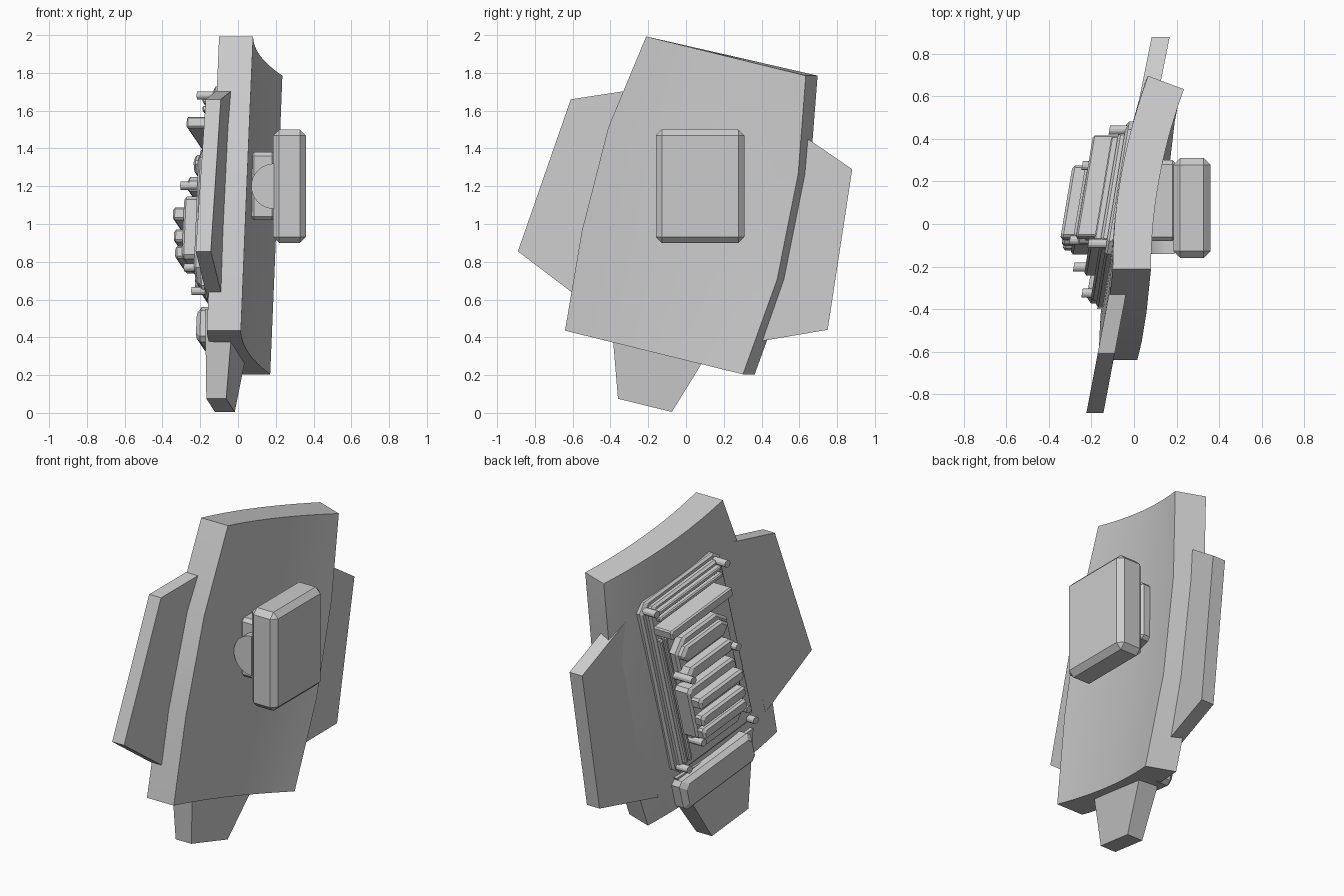
import bpy, bmesh, math
from mathutils import Vector

if "Cube" in bpy.data.objects:
    bpy.data.objects.remove(bpy.data.objects["Cube"])

grey = bpy.data.materials.new("light grey")
grey.use_nodes = True
GREY = (0.6, 0.6, 0.6, 1)
grey.diffuse_color = GREY
grey.node_tree.nodes["Principled BSDF"].inputs["Base Color"].default_value = GREY

ROLL = math.radians(13.8)


def tilt(u, v):
    """Rolled shield coordinates to y and z."""
    c, s = math.cos(ROLL), math.sin(ROLL)
    return u * c + v * s, v * c - u * s


def finish(name, bm, angle=25):
    bmesh.ops.recalc_face_normals(bm, faces=bm.faces)
    mesh = bpy.data.meshes.new(name)
    bm.to_mesh(mesh)
    bm.free()
    mesh.materials.append(grey)
    obj = bpy.data.objects.new(name, mesh)
    bpy.context.collection.objects.link(obj)
    bpy.ops.object.select_all(action="DESELECT")
    obj.select_set(True)
    bpy.context.view_layer.objects.active = obj
    bpy.ops.object.shade_smooth_by_angle(angle=math.radians(angle))
    return obj


def loft(name, rings, angle=25):
    """Join rings of points and cap both ends."""
    bm = bmesh.new()
    loops = [[bm.verts.new(p) for p in ring] for ring in rings]
    n = len(loops[0])
    for a, b in zip(loops, loops[1:]):
        for i in range(n):
            bm.faces.new((a[i], a[(i + 1) % n], b[(i + 1) % n], b[i]))
    bm.faces.new(loops[0])
    bm.faces.new(loops[-1])
    return finish(name, bm, angle)


# Curved shield: sections from top to bottom, each bowed outwards
rows = [(1.885, -0.68, 0.19), (1.37, -0.76, 0.275), (0.80, -0.765, 0.30), (0.27, -0.726, 0.244)]
COLS = 12
sections = []
for v, left, right in rows:
    inner, outer = [], []
    for i in range(COLS + 1):
        u = left + (right - left) * i / COLS
        t = (u - left) / (right - left)
        y, z = tilt(u, v)
        x = 0.08 + 0.155 * t * t - 0.04 * (1.885 - v)
        n = Vector((-1, 0.37 * t)).normalized() * 0.18
        inner.append((x, y, z))
        outer.append((x + n.x, y + n.y, z))
    sections.append(inner + outer[::-1])
loft("shield_plate", sections)


# Fins: flat slabs whose outer face slants with y
def fin(name, outline, x, slope, thick, lower=None):
    outer = [(x + slope * y, y, z) for y, z in outline]
    inner = [(px + (thick if z < 0.2 or lower is None else lower), y, z) for px, y, z in outer]
    loft(name, [outer, inner], 10)


fin("front_fin", [(-0.61, 1.66), (-0.25, 1.715), (-0.54, 0.59), (-0.89, 0.855)], -0.055, 0.19, 0.08)
fin("back_fin", [(0.515, 1.54), (0.88, 1.29), (0.75, 0.44), (0.31, 0.365)], -0.093, 0.2, 0.085)
fin("bottom_fin", [(-0.40, 0.55), (-0.36, 0.075), (-0.075, 0.005), (0.20, 0.45)], -0.11, 0.16, 0.105, 0.15)


# Grip block with its mount
def block(name, low, high, bevel):
    bm = bmesh.new()
    bmesh.ops.create_cube(bm, size=1)
    for vert in bm.verts:
        vert.co = Vector([lo + (hi - lo) * (c + 0.5) for lo, hi, c in zip(low, high, vert.co)])
    bmesh.ops.bevel(bm, geom=bm.edges[:], offset=bevel, segments=1, affect="EDGES")
    finish(name, bm)


block("grip_block", (0.185, -0.16, 0.90), (0.36, 0.31, 1.50), 0.032)
block("grip_mount", (0.065, -0.08, 1.02), (0.20, 0.30, 1.38), 0.02)
hub = []
for y in (-0.14, 0.25):
    hub.append([(0.19 + 0.12 * math.cos(a), y, 1.20 + 0.12 * math.sin(a))
                for a in (math.pi * (0.5 + i / 16) for i in range(17))])
loft("grip_hub", hub)


# Panel parts: chamfered slabs on the slanted outer plane
def on_panel(u, v, x):
    y, z = tilt(u, v)
    return x + 0.167 * y, y, z


def slab(name, u0, u1, v0, v1, x0, x1, cut=0.015, inset=0.012):
    rings = []
    for x, d in ((x0, 0), (x1 + inset, 0), (x1, inset)):
        a, b, c, e = u0 + d, u1 - d, v0 + d, v1 - d
        pts = [(a + cut, c), (b - cut, c), (b, c + cut), (b, e - cut),
               (b - cut, e), (a + cut, e), (a, e - cut), (a, c + cut)]
        rings.append([on_panel(u, v, x) for u, v in pts])
    loft(name, rings, 15)


slab("panel_base", -0.54, 0.10, 0.50, 1.66, -0.02, -0.115, 0.05)
slab("panel_step", -0.51, 0.07, 0.53, 1.63, -0.10, -0.145, 0.04)
slab("lower_box", -0.46, 0.11, 0.28, 0.47, -0.02, -0.165, 0.025, 0.025)

# Ribs at the top of the panel
for i, v in enumerate((1.59, 1.545)):
    slab(f"upper_rib_{i}", -0.47, 0.03, v - 0.014, v + 0.014, -0.13, -0.175, 0.005, 0.006)
slab("upper_bar", -0.43, 0.06, 1.45, 1.51, -0.13, -0.262, 0.008, 0.008)

# Long rails down the side
for i, u in enumerate((0.045, 0.012)):
    slab(f"side_rail_{i}", u - 0.011, u + 0.011, 0.58, 1.42, -0.13, -0.17, 0.004, 0.006)

# Raised core with stepped ridges
slab("core_plate", -0.42, -0.01, 0.62, 1.36, -0.13, -0.195, 0.07)
slab("core_ridge_upper", -0.39, -0.02, 1.22, 1.32, -0.18, -0.225, 0.04)
slab("core_ridge_middle", -0.38, -0.01, 1.12, 1.20, -0.18, -0.255, 0.03)
slab("core_block", -0.34, 0.04, 0.76, 1.10, -0.18, -0.275, 0.02)
for i, v in enumerate((0.80, 0.89, 1.01)):
    slab(f"core_fin_{i}", -0.32, 0.03, v - 0.035, v + 0.035, -0.26, -0.315 - 0.01 * i, 0.012)

# Bolts
bolts = [(-0.49, 1.61, -0.20), (0.06, 1.61, -0.19), (-0.47, 0.55, -0.19), (0.06, 0.55, -0.19),
         (-0.36, 1.15, -0.29), (0.00, 1.15, -0.29), (-0.02, 0.70, -0.25), (-0.38, 0.70, -0.25)]
for i, (u, v, x) in enumerate(bolts):
    ring = [(u + 0.022 * math.cos(k * math.pi / 6), v + 0.022 * math.sin(k * math.pi / 6)) for k in range(12)]
    loft(f"bolt_{i}", [[on_panel(a, b, d) for a, b in ring] for d in (-0.10, x)])
